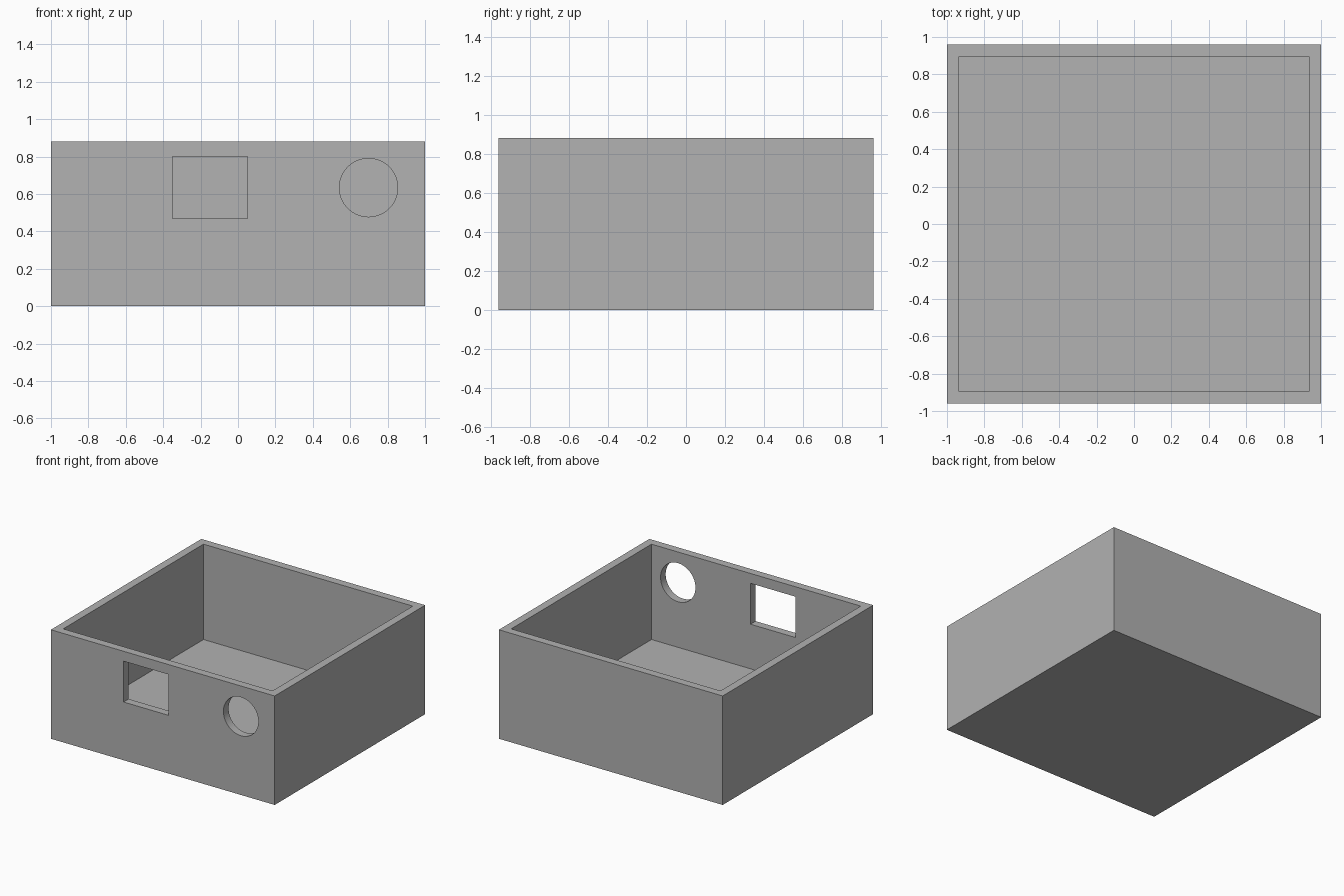
import bpy

if "Cube" in bpy.data.objects:
    bpy.data.objects.remove(bpy.data.objects["Cube"])

W, D, H = 2.0, 1.92, 0.88      # outer size
WALL, FLOOR = 0.065, 0.11

grey = bpy.data.materials.new("plain grey")
grey.diffuse_color = (0.445, 0.445, 0.445, 1)
grey.use_nodes = True
grey.node_tree.nodes["Principled BSDF"].inputs["Base Color"].default_value = grey.diffuse_color


def block(name, x0, x1, y0, y1, z0, z1):
    bpy.ops.mesh.primitive_cube_add(
        size=1, location=((x0 + x1) / 2, (y0 + y1) / 2, (z0 + z1) / 2))
    ob = bpy.context.object
    ob.name = name
    ob.scale = (x1 - x0, y1 - y0, z1 - z0)
    bpy.ops.object.transform_apply(location=True, rotation=True, scale=True)
    ob.data.materials.append(grey)
    return ob


# Solid outer body
box = block("open_box", -W / 2, W / 2, -D / 2, D / 2, 0, H)

# Cavity open at the top
cavity = block("cavity_cutter", -W / 2 + WALL, W / 2 - WALL,
               -D / 2 + WALL, D / 2 - WALL, FLOOR, H + 0.2)

# Rectangular opening in the front wall
window = block("rectangular_hole_cutter", -0.35, 0.05,
               -D / 2 - 0.1, -D / 2 + WALL + 0.1, 0.47, 0.80)

# Round opening in the front wall
bpy.ops.mesh.primitive_cylinder_add(
    vertices=64, radius=0.156, depth=0.4,
    location=(0.698, -D / 2, 0.634), rotation=(1.5707963, 0, 0))
port = bpy.context.object
port.name = "round_hole_cutter"
port.data.materials.append(grey)

# Cut the openings and remove the cutters
bpy.ops.object.select_all(action='DESELECT')
bpy.context.view_layer.objects.active = box
box.select_set(True)
for cutter in (cavity, window, port):
    mod = box.modifiers.new(cutter.name, 'BOOLEAN')
    mod.operation = 'DIFFERENCE'
    mod.solver = 'EXACT'
    mod.object = cutter
    bpy.ops.object.modifier_apply(modifier=mod.name)
    bpy.data.objects.remove(cutter, do_unlink=True)

# Smooth only the round bore
bpy.ops.object.shade_smooth_by_angle(angle=0.5)
